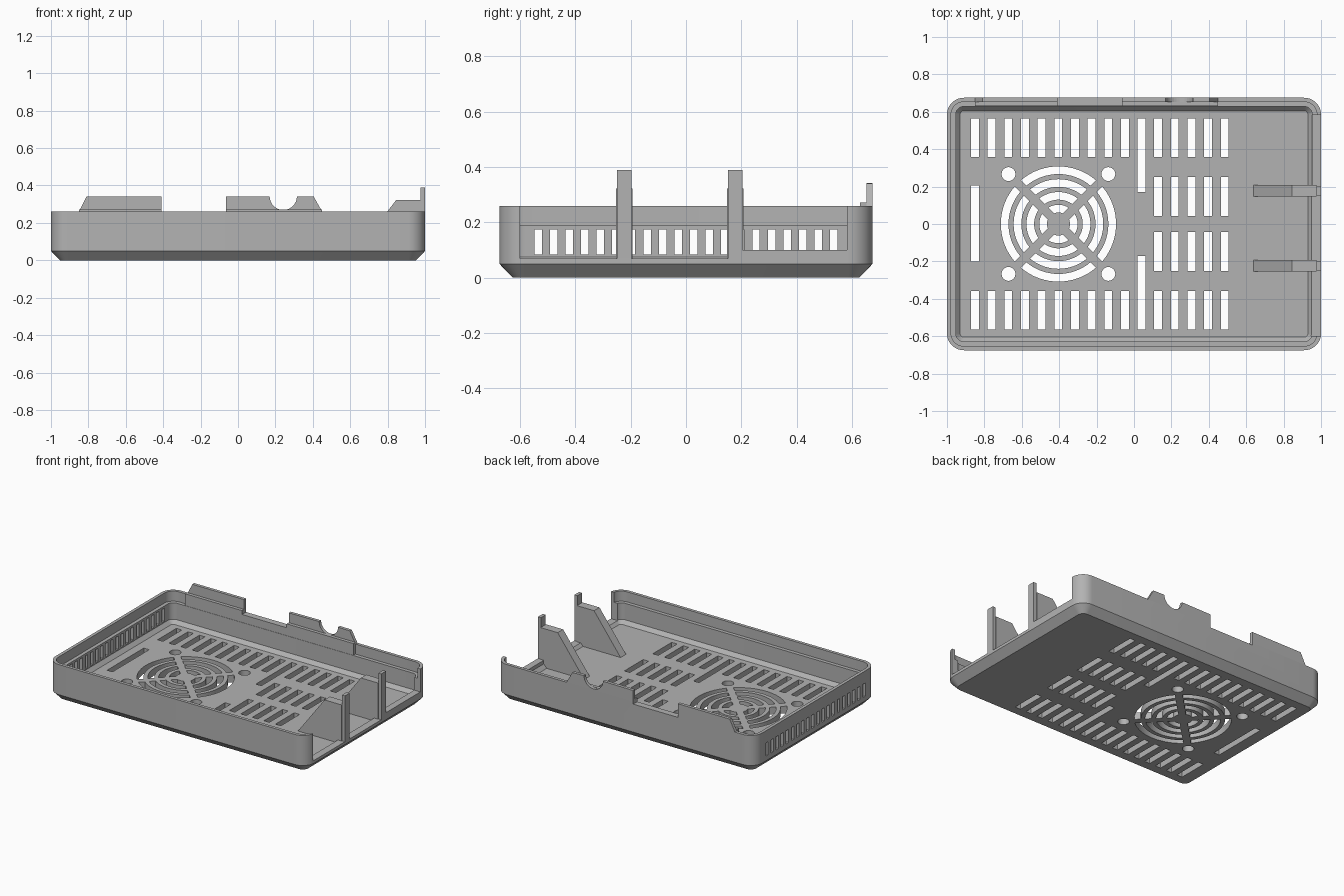
import bpy, bmesh
from math import pi, sin, cos, asin
from mathutils import Vector

if "Cube" in bpy.data.objects:
    bpy.data.objects.remove(bpy.data.objects["Cube"])

GREY = (0.45, 0.45, 0.45, 1)
mat = bpy.data.materials.new("matte grey")
mat.use_nodes = True
mat.diffuse_color = GREY
mat.node_tree.nodes["Principled BSDF"].inputs["Base Color"].default_value = GREY

HX, HY, RADIUS, RIM = 1.0, 0.675, 0.09, 0.26


def finish(bm, name):
    bmesh.ops.recalc_face_normals(bm, faces=bm.faces)
    mesh = bpy.data.meshes.new(name)
    bm.to_mesh(mesh)
    bm.free()
    mesh.materials.append(mat)
    ob = bpy.data.objects.new(name, mesh)
    bpy.context.collection.objects.link(ob)
    return ob


def prism(bm, pts, a, b, axis="z"):
    """Extrude a 2D outline from a to b along z, or an (x, z) outline along y."""
    place = (lambda p, t: (p[0], p[1], t)) if axis == "z" else (lambda p, t: (p[0], t, p[1]))
    low = [bm.verts.new(place(p, a)) for p in pts]
    high = [bm.verts.new(place(p, b)) for p in pts]
    bm.faces.new(low)
    bm.faces.new(high)
    for i in range(len(pts)):
        j = (i + 1) % len(pts)
        bm.faces.new((low[i], low[j], high[j], high[i]))


def box(bm, x0, x1, y0, y1, z0, z1):
    prism(bm, [(x0, y0), (x1, y0), (x1, y1), (x0, y1)], z0, z1)


def arc(cx, cy, r, a0, a1, n):
    return [(cx + r * cos(a0 + (a1 - a0) * i / n), cy + r * sin(a0 + (a1 - a0) * i / n))
            for i in range(n + 1)]


def rounded_rect(inset):
    r = max(RADIUS - inset, 0.015)
    x, y = HX - inset - r, HY - inset - r
    corners = [(x, y), (-x, y), (-x, -y), (x, -y)]
    return [p for k, (cx, cy) in enumerate(corners)
            for p in arc(cx, cy, r, k * pi / 2, (k + 1) * pi / 2, 9)]


# Tray shell: rounded rectangles stacked up the outside and down the inside
profile = [(0.048, 0), (0, 0.05), (0, RIM), (0.022, RIM), (0.022, 0.19),
           (0.047, 0.19), (0.047, 0.075), (0.07, 0.05)]
bm = bmesh.new()
rings = [[bm.verts.new((x, y, z)) for x, y in rounded_rect(d)] for d, z in profile]
for lo, hi in zip(rings, rings[1:]):
    for i in range(len(lo)):
        j = (i + 1) % len(lo)
        bm.faces.new((lo[i], lo[j], hi[j], hi[i]))
bm.faces.new(rings[0])
bm.faces.new(rings[-1])
tray = finish(bm, "tray")

# Floor vents
cut = bmesh.new()


def floor_slot(x, y0, y1):
    box(cut, x - 0.021, x + 0.021, y0, y1, -0.1, 0.15)


for i in range(16):
    x = -0.85 + i * 0.089
    for s in (1, -1):
        near = 0.17 if i == 10 else 0.357
        floor_slot(x, *sorted((s * near, s * 0.565)))
        if i > 10:
            floor_slot(x, *sorted((s * 0.043, s * 0.25)))
floor_slot(-0.85, -0.2, 0.205)

# Fan grille: ring segments between diagonal spokes, and four screw holes
FX, SPOKE = -0.404, 0.023
for k in range(4):
    outer = 0.308
    mid = k * pi / 2
    for ring in range(4):
        inner = outer - 0.041
        to, ti = pi / 4 - asin(SPOKE / outer), pi / 4 - asin(SPOKE / inner)
        prism(cut, arc(FX, 0, outer, mid - to, mid + to, 16)
              + arc(FX, 0, inner, mid + ti, mid - ti, 16), -0.1, 0.15)
        outer -= 0.0685
    hx, hy = FX + 0.267 * (1 if k % 2 else -1), 0.267 * (1 if k < 2 else -1)
    prism(cut, arc(hx, hy, 0.037, 0, 2 * pi * 23 / 24, 23), -0.1, 0.15)

# Side wall vents
for i in range(20):
    y = -0.535 + i * 0.0563
    box(cut, -1.1, -0.93, y - 0.0135, y + 0.0135, 0.083, 0.175)

# Open right end with a stepped sill, and the dip in the back wall
prism(cut, [(0.94, -0.6), (1.1, -0.6), (1.1, 0.2), (0.94, 0.2)], 0.07, 0.5)
box(cut, 0.935, 1.11, 0.19, 0.583, 0.1, 0.51)
box(cut, -0.41, -0.065, 0.6, 0.8, 0.245, 0.5)
cutter = finish(cut, "vent_cutter")
cutter.hide_render = True

mod = tray.modifiers.new("vents", "BOOLEAN")
mod.operation = "DIFFERENCE"
mod.solver = "EXACT"
mod.use_self = True
mod.object = cutter
bpy.context.view_layer.objects.active = tray
tray.select_set(True)
bpy.ops.object.modifier_apply(modifier=mod.name)
bpy.data.objects.remove(cutter)
bpy.ops.object.shade_smooth_by_angle(angle=pi / 6)

# Tabs rising from the back wall
tabs = {
    "wide_back_tab": [(-0.85, RIM), (-0.41, RIM), (-0.41, 0.34), (-0.81, 0.34)],
    "notched_back_tab": [(-0.065, RIM), (0.45, RIM), (0.405, 0.34)]
    + arc(0.242, 0.342, 0.073, 0, -pi, 16) + [(-0.065, 0.34)],
}
for name, outline in tabs.items():
    bm = bmesh.new()
    prism(bm, outline, 0.653, HY, "y")
    finish(bm, name)

# Backing ledge behind the tabs
bm = bmesh.new()
prism(bm, [(-0.85, 0.19), (0.45, 0.19), (0.45, 0.272), (-0.065, 0.272), (-0.065, 0.245),
           (-0.41, 0.245), (-0.41, 0.272), (-0.85, 0.272)], 0.63, 0.653, "y")
finish(bm, "back_ledge")

# Gusset ribs with upright posts at the open end
for name, y in (("front", -0.223), ("back", 0.178)):
    bm = bmesh.new()
    prism(bm, [(0.64, 0.05), (0.977, 0.05), (0.977, 0.322), (0.845, 0.322)],
          y - 0.03, y + 0.03, "y")
    finish(bm, name + "_rib")
    bm = bmesh.new()
    box(bm, 0.977, 1.0, y - 0.026, y + 0.026, 0.05, 0.39)
    finish(bm, name + "_post")
